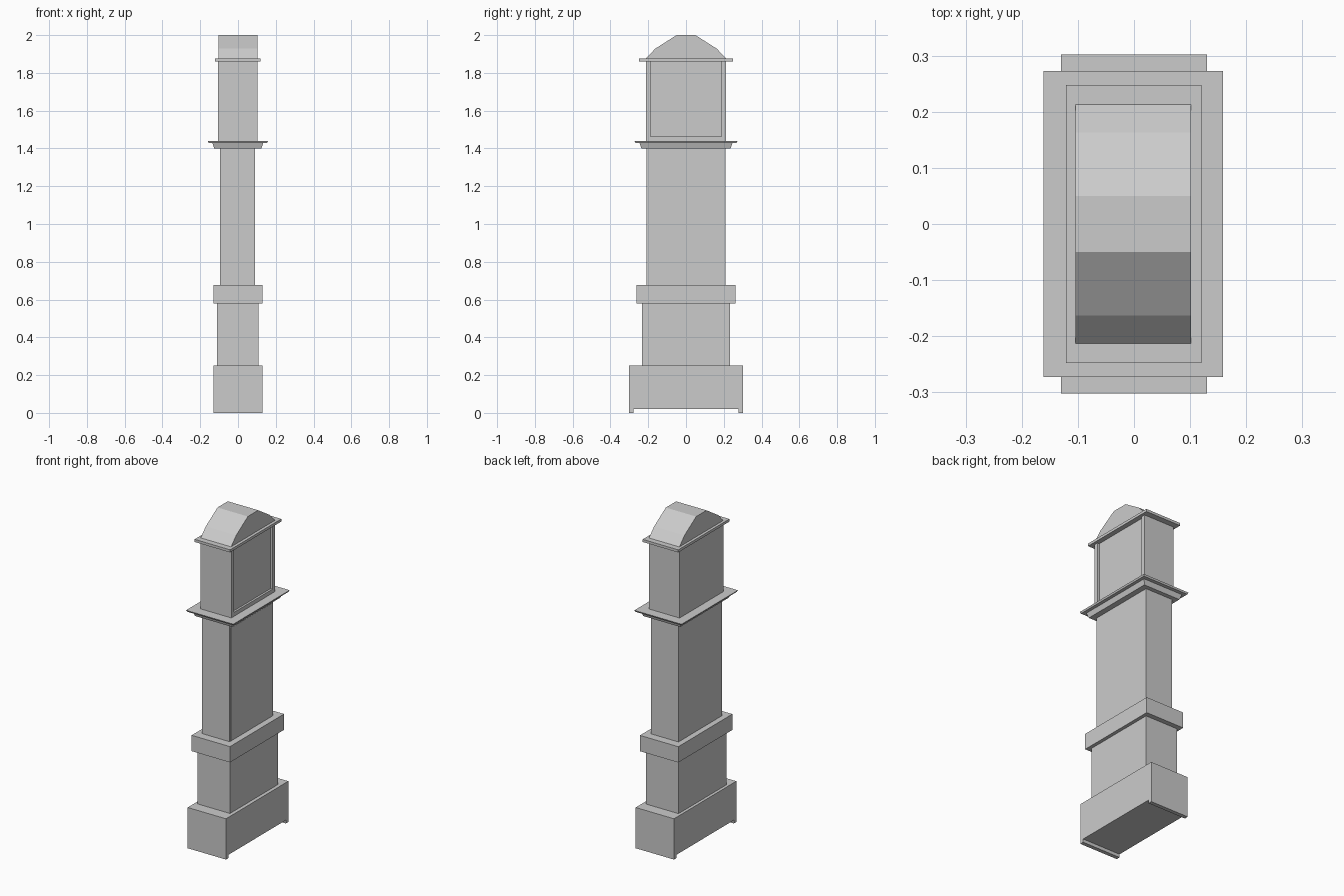
import bpy, bmesh

if "Cube" in bpy.data.objects:
    bpy.data.objects.remove(bpy.data.objects["Cube"])


def finish(name, bm):
    bmesh.ops.recalc_face_normals(bm, faces=bm.faces[:])
    mesh = bpy.data.meshes.new(name)
    bm.to_mesh(mesh)
    bm.free()
    obj = bpy.data.objects.new(name, mesh)
    bpy.context.collection.objects.link(obj)
    return obj


def block(name, x0, x1, half_y, z0, z1, flare=0.0):
    """Box symmetric in y; flare widens the top on every side."""
    bm = bmesh.new()
    bmesh.ops.create_cube(bm, size=1)
    for v in bm.verts:
        grow = flare if v.co.z > 0 else 0.0
        v.co.x = x1 + grow if v.co.x > 0 else x0 - grow
        v.co.y = half_y + grow if v.co.y > 0 else -half_y - grow
        v.co.z = z1 if v.co.z > 0 else z0
    return finish(name, bm)


def prism(name, x0, x1, half_profile):
    """Mirror a (y, z) half profile across y = 0 and extrude it along x."""
    profile = half_profile + [(-y, z) for y, z in reversed(half_profile)]
    bm = bmesh.new()
    face = bm.faces.new([bm.verts.new((x0, y, z)) for y, z in profile])
    result = bmesh.ops.extrude_face_region(bm, geom=[face])
    verts = [g for g in result["geom"] if isinstance(g, bmesh.types.BMVert)]
    bmesh.ops.translate(bm, verts=verts, vec=(x1 - x0, 0, 0))
    return finish(name, bm)


# Plinth with two shallow feet at its ends
prism("plinth", -0.13, 0.13,
      [(0.278, 0.02), (0.278, 0), (0.302, 0), (0.302, 0.25)])

# Lower case and waist collar
block("lower_case", -0.112, 0.108, 0.232, 0.25, 0.58)
block("waist_collar", -0.131, 0.129, 0.262, 0.58, 0.677)

# Trunk with its nearly flush door
block("trunk", -0.096, 0.09, 0.21, 0.677, 1.40)
block("trunk_door", 0.08, 0.091, 0.20, 0.677, 1.37)

# Cornice: flared moulding under a thin slab
block("cornice_moulding", -0.126, 0.124, 0.236, 1.40, 1.43, flare=0.01)
block("cornice_slab", -0.156, 0.154, 0.268, 1.43, 1.44, flare=0.005)

# Hood, with a U-shaped frame that leaves the dial recessed
block("hood", -0.105, 0.09, 0.212, 1.44, 1.86)
prism("dial_frame", 0.09, 0.103,
      [(0.188, 1.464), (0.188, 1.86), (0.212, 1.86), (0.212, 1.44)])

# Top plate and faceted roof
block("top_plate", -0.121, 0.12, 0.248, 1.86, 1.876)
prism("roof", -0.104, 0.102,
      [(0.213, 1.876), (0.163, 1.928), (0.05, 2.0)])
